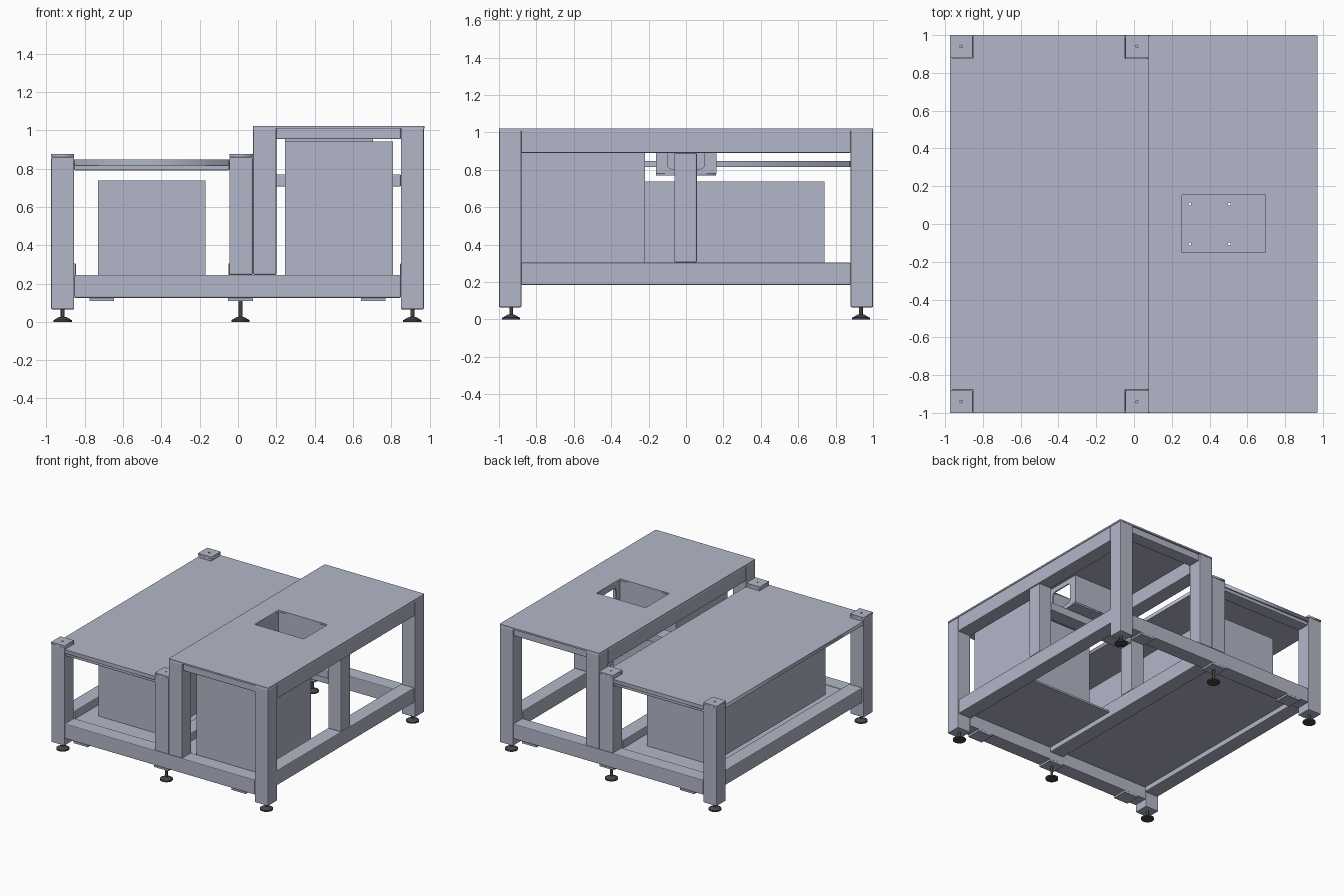
import bpy, math

if "Cube" in bpy.data.objects:
    bpy.data.objects.remove(bpy.data.objects["Cube"])

dark = bpy.data.materials.new("dark_rubber")
dark.diffuse_color = (0.06, 0.06, 0.06, 1)
dark.use_nodes = True
dark.node_tree.nodes["Principled BSDF"].inputs["Base Color"].default_value = dark.diffuse_color
steel = bpy.data.materials.new("frame_steel")
steel.diffuse_color = (0.45, 0.47, 0.58, 1)
steel.use_nodes = True
steel.node_tree.nodes["Principled BSDF"].inputs["Base Color"].default_value = steel.diffuse_color


def box(name, x0, x1, y0, y1, z0, z1, bevel=0.0):
    bpy.ops.mesh.primitive_cube_add(size=1, location=((x0 + x1) / 2, (y0 + y1) / 2, (z0 + z1) / 2))
    o = bpy.context.object
    o.name = name
    o.scale = (x1 - x0, y1 - y0, z1 - z0)
    bpy.ops.object.transform_apply(location=False, rotation=False, scale=True)
    o.data.materials.append(steel)
    if bevel:
        m = o.modifiers.new("rounded_edges", 'BEVEL')
        m.width, m.segments = bevel, 2
    return o


def tube(name, *dims):
    return box(name, *dims, bevel=0.006)


def rect(x0, x1, y0, y1, r=0.0):
    if not r:
        return [(x0, y0), (x1, y0), (x1, y1), (x0, y1)]
    pts = []
    for i, (cx, cy) in enumerate([(x1 - r, y1 - r), (x0 + r, y1 - r), (x0 + r, y0 + r), (x1 - r, y0 + r)]):
        for k in range(5):
            a = math.pi / 2 * (i + k / 4)
            pts.append((cx + r * math.cos(a), cy + r * math.sin(a)))
    return pts


def circle(cx, cy, r):
    return [(cx + r * math.cos(math.tau * k / 12), cy + r * math.sin(math.tau * k / 12)) for k in range(12)]


def plate(name, loops, thick, loc, rot=(0, 0, 0)):
    """Flat sheet: first loop is the outline, further loops are holes."""
    cu = bpy.data.curves.new(name, 'CURVE')
    cu.dimensions, cu.fill_mode, cu.extrude = '2D', 'BOTH', thick / 2
    for pts in loops:
        s = cu.splines.new('POLY')
        s.points.add(len(pts) - 1)
        for p, (x, y) in zip(s.points, pts):
            p.co = (x, y, 0, 1)
        s.use_cyclic_u = True
    cu.materials.append(steel)
    o = bpy.data.objects.new(name, cu)
    bpy.context.collection.objects.link(o)
    o.location, o.rotation_euler = loc, rot
    bpy.ops.object.select_all(action='DESELECT')
    o.select_set(True)
    bpy.context.view_layer.objects.active = o
    bpy.ops.object.convert(target='MESH')


def cone(name, x, y, z0, z1, r0, r1):
    bpy.ops.mesh.primitive_cone_add(vertices=24, radius1=r0, radius2=r1, depth=z1 - z0,
                                    location=(x, y, (z0 + z1) / 2))
    o = bpy.context.object
    o.name = name
    o.data.materials.append(dark)
    bpy.ops.object.shade_smooth_by_angle(angle=math.radians(30))


def foot(name, x, y, top):
    cone(name + "_rim", x, y, 0, 0.01, 0.048, 0.048)
    cone(name + "_pad", x, y, 0.01, 0.026, 0.045, 0.018)
    cone(name + "_stem", x, y, 0.026, top, 0.01, 0.01)


# Parts repeated at the front and back ends
for side, s in (("front", -1), ("back", 1)):
    def span(a, b):
        return tuple(sorted((s * a, s * b)))
    leg = span(0.88, 1.0)
    tube(side + "_low_table_leg", -0.975, -0.855, *leg, 0.065, 0.86)
    tube(side + "_low_table_inner_leg", -0.045, 0.077, *leg, 0.245, 0.86)
    tube(side + "_high_table_inner_leg", 0.079, 0.2, *leg, 0.245, 1.01)
    tube(side + "_high_table_leg", 0.85, 0.97, *leg, 0.065, 1.01)
    tube(side + "_bottom_beam", -0.855, 0.85, *leg, 0.125, 0.245)
    tube(side + "_high_top_beam", 0.2, 0.85, *span(0.885, 0.99), 0.953, 1.01)
    tube(side + "_low_top_beam", -0.855, -0.045, *span(0.885, 0.99), 0.79, 0.835)
    # drilled caps on the short legs
    for label, x0, x1, hx in (("outer", -0.975, -0.855, -0.915), ("inner", -0.045, 0.077, 0.015)):
        plate(f"{side}_{label}_leg_cap", [rect(x0, x1, *leg), circle(hx, s * 0.94, 0.007)],
              0.015, (0, 0, 0.8675))
    # pads under the bottom beam
    for label, x in (("left", -0.71), ("middle", 0.013), ("right", 0.705)):
        box(f"{side}_{label}_beam_pad", x - 0.064, x + 0.064, *leg, 0.11, 0.125)
    # levelling feet
    foot(side + "_left_foot", -0.915, s * 0.935, 0.066)
    foot(side + "_middle_foot", 0.013, s * 0.935, 0.111)
    foot(side + "_right_foot", 0.91, s * 0.935, 0.066)

# Long beams running front to back
tube("left_bottom_rail", -0.965, -0.845, -0.88, 0.88, 0.185, 0.305)
tube("middle_bottom_rail", -0.05, 0.075, -0.88, 0.88, 0.185, 0.305)
tube("right_bottom_rail", 0.845, 0.965, -0.88, 0.88, 0.185, 0.305)
tube("high_inner_top_rail", 0.079, 0.2, -0.88, 0.88, 0.89, 1.01)
tube("high_outer_top_rail", 0.85, 0.97, -0.88, 0.88, 0.89, 1.01)

# Centre posts and the cross beam that carries the pocket
tube("right_centre_post", 0.85, 0.965, -0.062, 0.058, 0.305, 0.89)
tube("middle_centre_post", -0.045, 0.075, -0.062, 0.058, 0.305, 0.77)
tube("pocket_cross_beam", 0.075, 0.85, -0.062, 0.058, 0.705, 0.77)

# Table tops
plate("high_table_top", [rect(0.078, 0.972, -1, 1, 0.008), rect(0.255, 0.695, -0.15, 0.153)],
      0.013, (0, 0, 1.0155))
a, b, c, d, n = -0.975, -0.853, -0.047, 0.078, 0.875
plate("low_table_top", [[(b, -1), (c, -1), (c, -n), (d, -n), (d, n), (c, n), (c, 1),
                         (b, 1), (b, n), (a, n), (a, -n), (b, -n)]], 0.03, (0, 0, 0.831))

# Recessed pocket below the high table opening
holes = [circle(x, y, 0.007) for x in (0.295, 0.505) for y in (-0.105, 0.105)]
plate("pocket_floor", [rect(0.245, 0.705, -0.16, 0.16)] + holes, 0.01, (0, 0, 0.776))
box("pocket_front_wall", 0.245, 0.705, -0.16, -0.15, 0.781, 1.009)
box("pocket_back_wall", 0.245, 0.705, 0.153, 0.163, 0.781, 1.009)
box("pocket_left_wall", 0.245, 0.255, -0.15, 0.153, 0.781, 1.009)
plate("pocket_right_wall", [rect(-0.15, 0.153, 0.781, 1.009), rect(-0.1, 0.1, 0.805, 0.97, 0.025)],
      0.01, (0.7, 0, 0), (math.pi / 2, 0, math.pi / 2))

# Lower shelves and equipment cabinets
box("low_table_shelf", -0.845, -0.05, -0.88, 0.88, 0.225, 0.24)
box("high_table_shelf", 0.075, 0.845, -0.88, -0.2, 0.225, 0.24)
box("low_cabinet", -0.73, -0.17, -0.74, 0.74, 0.24, 0.738)
box("tall_cabinet", 0.245, 0.81, -0.88, -0.22, 0.24, 0.94)
